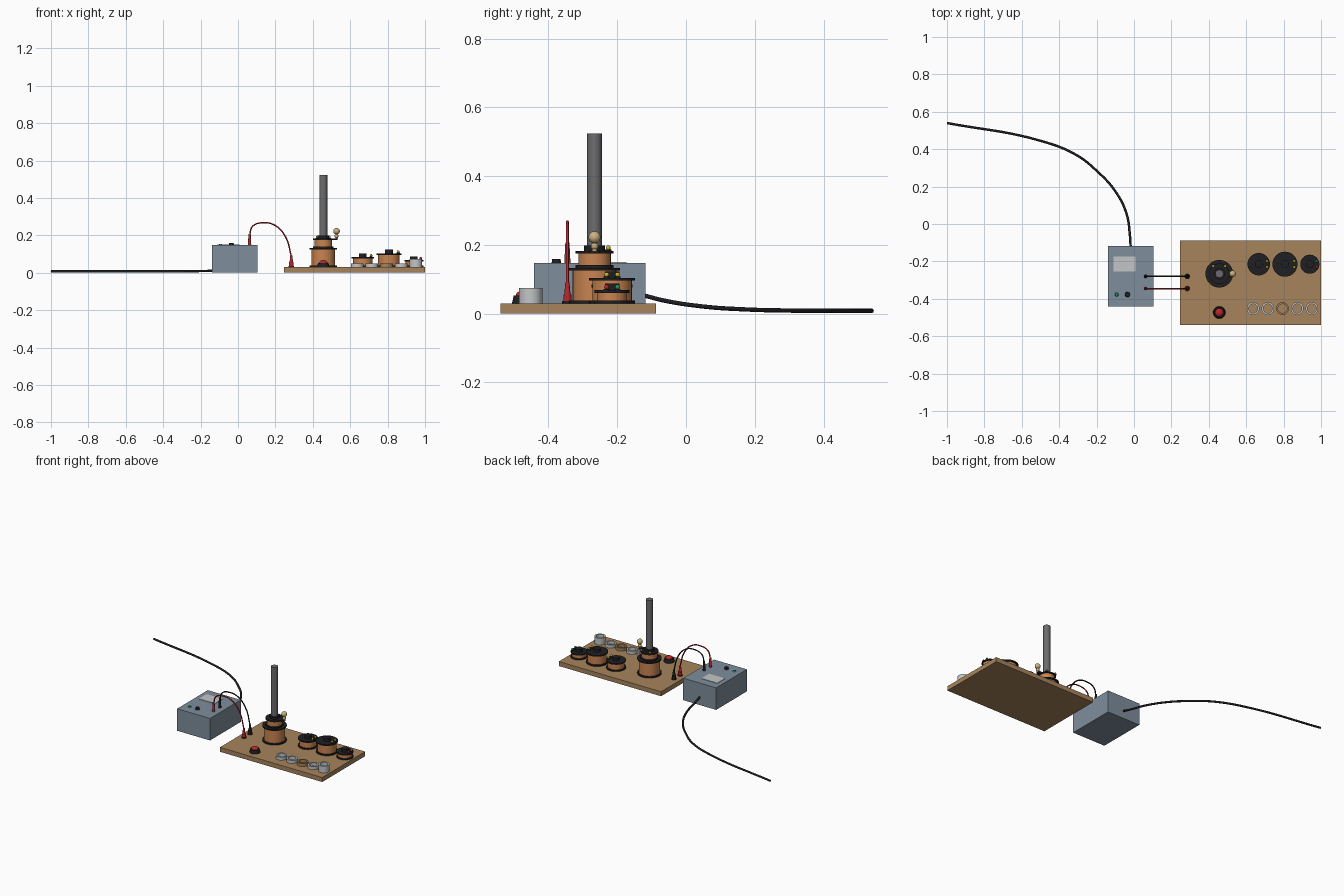
import bpy, math
from mathutils import Vector

cube = bpy.data.objects.get("Cube")
if cube:
    bpy.data.objects.remove(cube, do_unlink=True)


def material(name, r, g, b):
    m = bpy.data.materials.new(name)
    m.use_nodes = True
    m.diffuse_color = (r, g, b, 1)
    m.node_tree.nodes["Principled BSDF"].inputs["Base Color"].default_value = (r, g, b, 1)
    return m


WOOD = material("wood", .38, .23, .107)
STEEL_BLUE = material("blue grey paint", .21, .27, .33)
COPPER = material("copper", .58, .23, .08)
BLACK = material("black plastic", .014, .014, .017)
IRON = material("dark iron", .15, .15, .16)
SILVER = material("light metal", .55, .56, .57)
TAN = material("tan brass", .6, .45, .22)
RED = material("red", .5, .02, .025)
YELLOW = material("yellow", .6, .46, .02)
GREEN = material("green", .02, .35, .13)


def finish(name, mat, smooth=True):
    o = bpy.context.object
    o.name = name
    o.data.materials.append(mat)
    if smooth:
        bpy.ops.object.shade_smooth_by_angle(angle=math.radians(40))
    return o


def box(name, mat, x0, x1, y0, y1, z0, z1):
    bpy.ops.mesh.primitive_cube_add(size=1, location=((x0 + x1) / 2, (y0 + y1) / 2, (z0 + z1) / 2))
    bpy.context.object.scale = (x1 - x0, y1 - y0, z1 - z0)
    bpy.ops.object.transform_apply(location=False, rotation=False)
    return finish(name, mat, False)


def rod(name, mat, x, y, z0, z1, r, top=None):
    bpy.ops.mesh.primitive_cone_add(vertices=32, radius1=r, radius2=r if top is None else top,
                                    depth=z1 - z0, location=(x, y, (z0 + z1) / 2))
    return finish(name, mat)


def ball(name, mat, x, y, z, r, squash=1):
    bpy.ops.mesh.primitive_uv_sphere_add(segments=24, ring_count=12, radius=r, location=(x, y, z))
    bpy.context.object.scale.z = squash
    return finish(name, mat)


def tube(name, mat, x, y, z0, z1, outer, inner):
    """Open ring made by spinning a square section."""
    n = 32
    section = [(inner, z0), (outer, z0), (outer, z1), (inner, z1)]
    verts = [(r * math.cos(a), r * math.sin(a), z)
             for a in (i * math.tau / n for i in range(n)) for r, z in section]
    faces = [(i * 4 + j, (i + 1) % n * 4 + j, (i + 1) % n * 4 + (j + 1) % 4, i * 4 + (j + 1) % 4)
             for i in range(n) for j in range(4)]
    # wind the faces outward
    mesh = bpy.data.meshes.new(name)
    mesh.from_pydata(verts, [], [f[::1] for f in faces])
    o = bpy.data.objects.new(name, mesh)
    bpy.context.collection.objects.link(o)
    o.location = (x, y, 0)
    bpy.ops.object.select_all(action='DESELECT')
    o.select_set(True)
    bpy.context.view_layer.objects.active = o
    bpy.ops.object.mode_set(mode='EDIT')
    bpy.ops.mesh.select_all(action='SELECT')
    bpy.ops.mesh.normals_make_consistent(inside=False)
    bpy.ops.object.mode_set(mode='OBJECT')
    return finish(name, mat)


def wire(name, mat, points, r):
    """Round cable through the points, with smooth automatic handles."""
    c = bpy.data.curves.new(name, 'CURVE')
    c.dimensions = '3D'
    c.bevel_depth = r
    c.bevel_resolution = 3
    c.use_fill_caps = True
    s = c.splines.new('BEZIER')
    s.resolution_u = 10
    s.bezier_points.add(len(points) - 1)
    for p, co in zip(s.bezier_points, points):
        p.co = Vector(co)
        p.handle_left_type = p.handle_right_type = 'AUTO'
    o = bpy.data.objects.new(name, c)
    bpy.context.collection.objects.link(o)
    c.materials.append(mat)
    return o


# Base board and power box
BOARD = .03
LID = .147
box("base_board", WOOD, .245, 1, -.54, -.087, 0, BOARD)
box("power_box", STEEL_BLUE, -.14, .103, -.442, -.118, 0, LID)
box("box_label", SILVER, -.11, .008, -.255, -.173, LID, LID + .003)
rod("box_lamp", GREEN, -.093, -.377, LID, LID + .006, .01, .007)
rod("box_switch", BLACK, -.035, -.377, LID, LID + .012, .014, .012)

# Mains cable trailing from the back of the box
wire("mains_cable", BLACK, [(-.018, -.12, .052), (-.022, -.06, .037), (-.04, .055, .02),
                            (-.1, .175, .012), (-.2, .285, .009), (-.31, .37, .008),
                            (-.5, .445, .008), (-1, .54, .008)], .0065)

# Plug leads arching from the box to the board
for label, mat, y in (("red", RED, -.345), ("black", BLACK, -.28)):
    rod(label + "_box_plug", mat, .062, y, LID, .207, .009, .006)
    rod(label + "_board_socket", BLACK, .285, y, BOARD, .036, .015)
    rod(label + "_plug_collar", mat, .285, y, .036, .056, .012)
    rod(label + "_board_plug", mat, .285, y, .056, .092, .009, .006)
    wire(label + "_lead", mat, [(.062, y, .2), (.078, y, .248), (.13, y, .267), (.2, y, .252),
                                (.255, y, .19), (.285, y, .09)], .004)


def spool(name, x, y, z0, z1, r):
    """Copper winding between two black flanges."""
    t = .008
    rod(name + "_lower_flange", BLACK, x, y, z0, z0 + t, r)
    rod(name + "_winding", COPPER, x, y, z0 + t, z1 - t, r * .86)
    rod(name + "_upper_flange", BLACK, x, y, z1 - t, z1, r)


def terminals(name, z, spots):
    for i, (x, y, mat) in enumerate(spots):
        rod(f"{name}_terminal_base_{i}", BLACK, x, y, z, z + .004, .009)
        ball(f"{name}_terminal_{i}", mat, x, y, z + .009, .007)


# Main stacked coil with iron core
CX, CY = .456, -.266
spool("main_coil", CX, CY, BOARD, .133, .074)
spool("upper_coil", CX, CY, .133, .182, .055)
rod("core_collar", BLACK, CX, CY, .182, .198, .03)
rod("iron_core", IRON, CX, CY, .182, .523, .0215)
terminals("upper_coil", .182, [(CX - .032, CY + .04, YELLOW), (CX + .032, CY + .04, YELLOW)])

# Spark knob beside the core
rod("knob_arm", BLACK, CX + .06, CY, .174, .184, .016)
rod("knob_stem", TAN, CX + .071, CY, .182, .21, .007)
ball("knob_small_ball", TAN, CX + .071, CY, .196, .011)
ball("knob_large_ball", TAN, CX + .071, CY, .222, .0175)

# Three loose coils at the back
for name, x, top, r, c1, c2 in (("medium_coil", .667, .084, .06, YELLOW, YELLOW),
                                ("large_coil", .807, .104, .067, YELLOW, YELLOW),
                                ("small_coil", .94, .068, .051, RED, GREEN)):
    y = -.215
    spool(name, x, y, BOARD, top, r)
    rod(name + "_hub", BLACK, x, y, top, top + .019, .021)
    terminals(name, top, [(x + r * .74, y - .016, c1), (x + r * .74, y + .016, c2)])

# Row of sample rings at the front
for i, (mat, top) in enumerate(((SILVER, .05), (SILVER, .05), (WOOD, .05), (SILVER, .05), (SILVER, .074))):
    tube(f"sample_ring_{i + 1}", mat, .637 + i * .0785, -.452, BOARD, top, .034, .024)

# Push button
rod("button_base", BLACK, .456, -.473, BOARD, .053, .033, .028)
ball("button_cap", RED, .456, -.473, .053, .022, .65)
